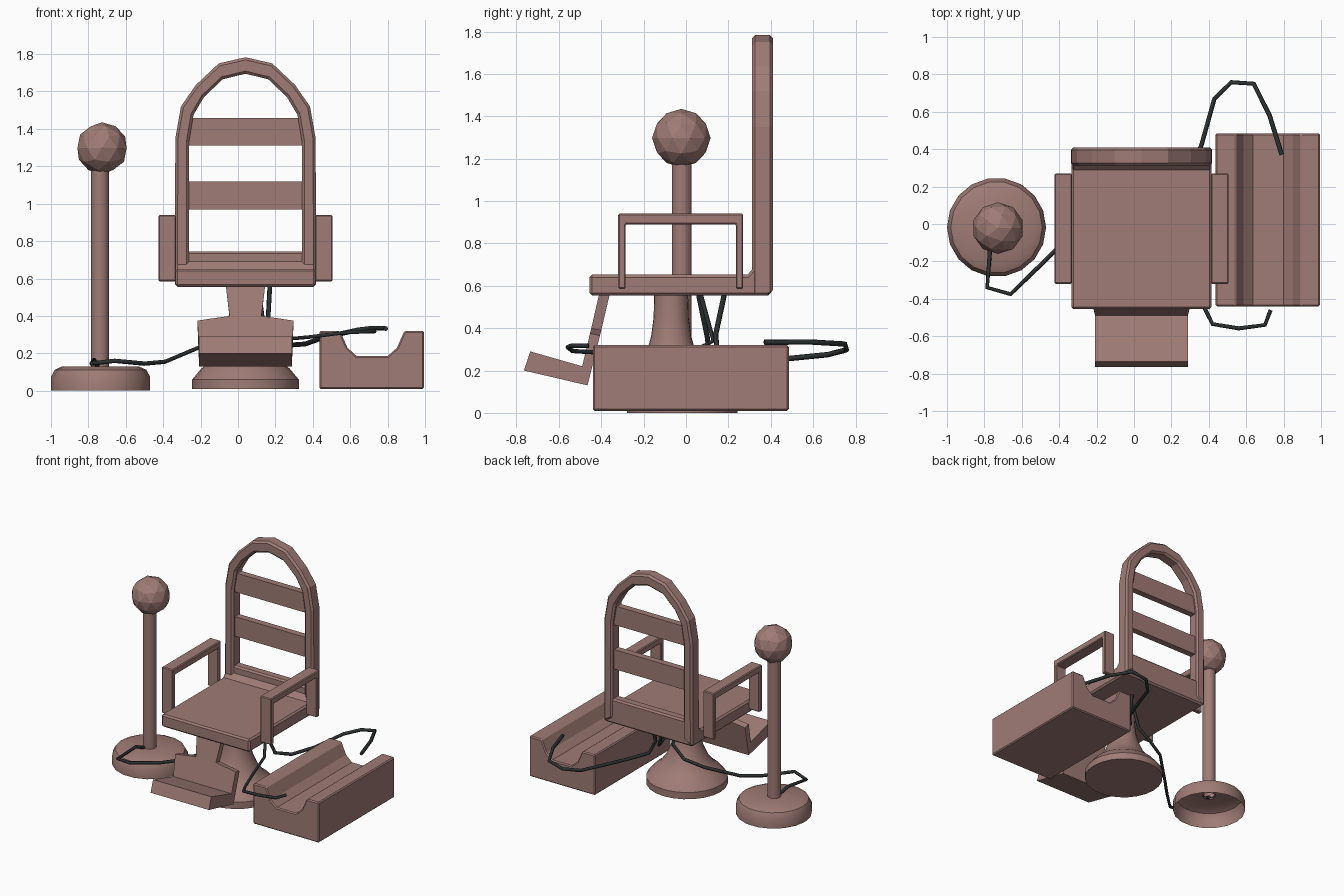
import bpy, bmesh, math
from mathutils import Vector

if "Cube" in bpy.data.objects:
    bpy.data.objects.remove(bpy.data.objects["Cube"])


def material(name, rgb):
    m = bpy.data.materials.new(name)
    m.diffuse_color = (*rgb, 1)
    m.use_nodes = True
    m.node_tree.nodes["Principled BSDF"].inputs["Base Color"].default_value = m.diffuse_color
    return m


CLAY = material("dusty clay", (0.35, 0.20, 0.18))
BLACK = material("cable black", (0.025, 0.03, 0.031))
CX = 0.04  # centre line of the chair


def finish(name, bm, mat=CLAY, bevel=0, smooth=False):
    bmesh.ops.recalc_face_normals(bm, faces=bm.faces)
    me = bpy.data.meshes.new(name)
    bm.to_mesh(me)
    bm.free()
    me.materials.append(mat)
    ob = bpy.data.objects.new(name, me)
    bpy.context.collection.objects.link(ob)
    if bevel:
        mod = ob.modifiers.new("bevel", 'BEVEL')
        mod.width = bevel
        mod.segments = 1
        mod.limit_method = 'ANGLE'
        mod.angle_limit = math.radians(50)
    if smooth:
        bpy.ops.object.select_all(action='DESELECT')
        ob.select_set(True)
        bpy.context.view_layer.objects.active = ob
        bpy.ops.object.shade_smooth_by_angle(angle=math.radians(35))
    return ob


def prism(name, pts, axis, lo, hi, bevel=0):
    """Extrude a profile: (y, z) along x, or (x, z) along y."""
    bm = bmesh.new()
    place = (lambda p, t: (t, p[0], p[1])) if axis == 'x' else (lambda p, t: (p[0], t, p[1]))
    a = [bm.verts.new(place(p, lo)) for p in pts]
    b = [bm.verts.new(place(p, hi)) for p in pts]
    bm.faces.new(a)
    bm.faces.new(b)
    for i in range(len(pts)):
        j = (i + 1) % len(pts)
        bm.faces.new((a[i], a[j], b[j], b[i]))
    return finish(name, bm, bevel=bevel)


def lathe(name, profile, cx, cy, sides, cap_bottom=True, cap_top=True):
    bm = bmesh.new()
    rings = []
    for r, z in profile:
        rings.append([bm.verts.new((cx + r * math.cos(2 * math.pi * i / sides),
                                    cy + r * math.sin(2 * math.pi * i / sides), z))
                      for i in range(sides)])
    for a, b in zip(rings, rings[1:]):
        for i in range(sides):
            j = (i + 1) % sides
            bm.faces.new((a[i], a[j], b[j], b[i]))
    if cap_bottom:
        bm.faces.new(rings[0])
    if cap_top:
        bm.faces.new(rings[-1])
    return finish(name, bm, smooth=True)


def cable(name, pts, radius):
    """Low-poly tube along a path."""
    cu = bpy.data.curves.new(name, 'CURVE')
    cu.dimensions = '3D'
    cu.bevel_depth = radius
    cu.bevel_resolution = 1
    cu.use_fill_caps = True
    sp = cu.splines.new('POLY')
    sp.points.add(len(pts) - 1)
    for p, co in zip(sp.points, pts):
        p.co = (*co, 1)
    cu.materials.append(BLACK)
    bpy.context.collection.objects.link(bpy.data.objects.new(name, cu))


# seat with the low rail at its rear
prism("seat", [(-0.455, 0.555), (-0.455, 0.652), (0.29, 0.652), (0.325, 0.69),
               (0.325, 0.745), (0.40, 0.745), (0.40, 0.555)], 'x', CX - 0.375, CX + 0.375, 0.012)

# arched back frame
outer = [(0.378, 0.555), (0.375, 1.35), (0.345, 1.52), (0.265, 1.635), (0.143, 1.75)]
inner = [(0.302, 0.60), (0.302, 1.33), (0.278, 1.475), (0.222, 1.57), (0.122, 1.665)]
arch = [(CX - x, z) for x, z in outer] + [(CX, 1.783)] + [(CX + x, z) for x, z in reversed(outer)]
arch += [(CX + x, z) for x, z in inner] + [(CX, 1.695)] + [(CX - x, z) for x, z in reversed(inner)]
prism("back_frame", arch, 'y', 0.312, 0.41, 0.014)

# back slats
for i, (z0, z1) in enumerate([(0.97, 1.12), (1.31, 1.457)]):
    prism(f"back_slat_{i + 1}", [(0.335, z0), (0.335, z1), (0.385, z1), (0.385, z0)],
          'x', CX - 0.305, CX + 0.305)

# armrests
arm = [(-0.32, 0.585), (-0.32, 0.94), (0.27, 0.94), (0.27, 0.585),
       (0.235, 0.585), (0.235, 0.89), (-0.285, 0.89), (-0.285, 0.585)]
for side, s in (("left", -1), ("right", 1)):
    lo, hi = sorted((CX + s * 0.372, CX + s * 0.465))
    prism(f"armrest_{side}", arm, 'x', lo, hi, 0.006)

# flared pedestal
lathe("pedestal", [(0.285, 0.008), (0.285, 0.06), (0.235, 0.12), (0.195, 0.15), (0.15, 0.21),
                   (0.115, 0.29), (0.095, 0.36), (0.083, 0.45), (0.08, 0.56)], CX, -0.07, 24)

# footrest: strut, shoulders and tilted plate, as front/back rungs with a half width
rungs = [((-0.41, 0.56), (-0.36, 0.56), 0.105), ((-0.447, 0.40), (-0.40, 0.39), 0.085),
         ((-0.453, 0.375), (-0.406, 0.365), 0.257), ((-0.49, 0.22), (-0.465, 0.13), 0.248),
         ((-0.735, 0.29), (-0.765, 0.20), 0.248)]
bm = bmesh.new()
loops = []
for f, b, w in rungs:
    loops.append([bm.verts.new(c) for c in ((CX - w, *f), (CX + w, *f), (CX + w, *b), (CX - w, *b))])
for a, b in zip(loops, loops[1:]):
    for i in range(4):
        j = (i + 1) % 4
        bm.faces.new((a[i], a[j], b[j], b[i]))
bm.faces.new(loops[0])
bm.faces.new(loops[-1])
finish("footrest", bm)

# ball on a pole, standing on a base that is open below
lathe("pole_base", [(0.265, 0.0), (0.265, 0.075), (0.245, 0.112), (0.205, 0.13), (0.04, 0.13)],
      -0.735, -0.018, 18, False, False)
lathe("pole", [(0.048, 0.12), (0.048, 1.2)], -0.737, -0.02, 14, False, True)
bm = bmesh.new()
bmesh.ops.create_icosphere(bm, subdivisions=2, radius=0.138)
bmesh.ops.translate(bm, verts=bm.verts, vec=Vector((-0.727, -0.022, 1.297)))
finish("ball", bm)

# leg trough block
prism("trough", [(0.435, 0.01), (0.435, 0.32), (0.545, 0.32), (0.585, 0.23), (0.635, 0.185),
                 (0.80, 0.185), (0.85, 0.23), (0.89, 0.32), (0.995, 0.32), (0.995, 0.01)],
      'y', -0.44, 0.485, 0.008)

# cables
cable("pole_cable", [(0.06, 0.06, 0.555), (0.04, 0.10, 0.36), (-0.06, 0.11, 0.28),
                     (-0.2, 0.06, 0.235), (-0.39, -0.11, 0.155), (-0.5, -0.22, 0.145),
                     (-0.66, -0.375, 0.16), (-0.785, -0.34, 0.145), (-0.77, -0.14, 0.165),
                     (-0.745, -0.03, 0.12)], 0.012)
cable("rear_cable", [(0.17, 0.18, 0.555), (0.16, 0.14, 0.37), (0.21, 0.15, 0.27),
                     (0.29, 0.24, 0.245), (0.36, 0.42, 0.25), (0.43, 0.67, 0.275),
                     (0.52, 0.758, 0.298), (0.64, 0.75, 0.325), (0.725, 0.58, 0.335),
                     (0.79, 0.37, 0.333)], 0.013)
cable("front_cable", [(0.11, 0.07, 0.555), (0.14, 0.13, 0.34), (0.21, 0.02, 0.285),
                      (0.30, -0.25, 0.28), (0.38, -0.455, 0.287), (0.42, -0.535, 0.292),
                      (0.56, -0.558, 0.31), (0.70, -0.54, 0.317), (0.73, -0.46, 0.317)], 0.011)
